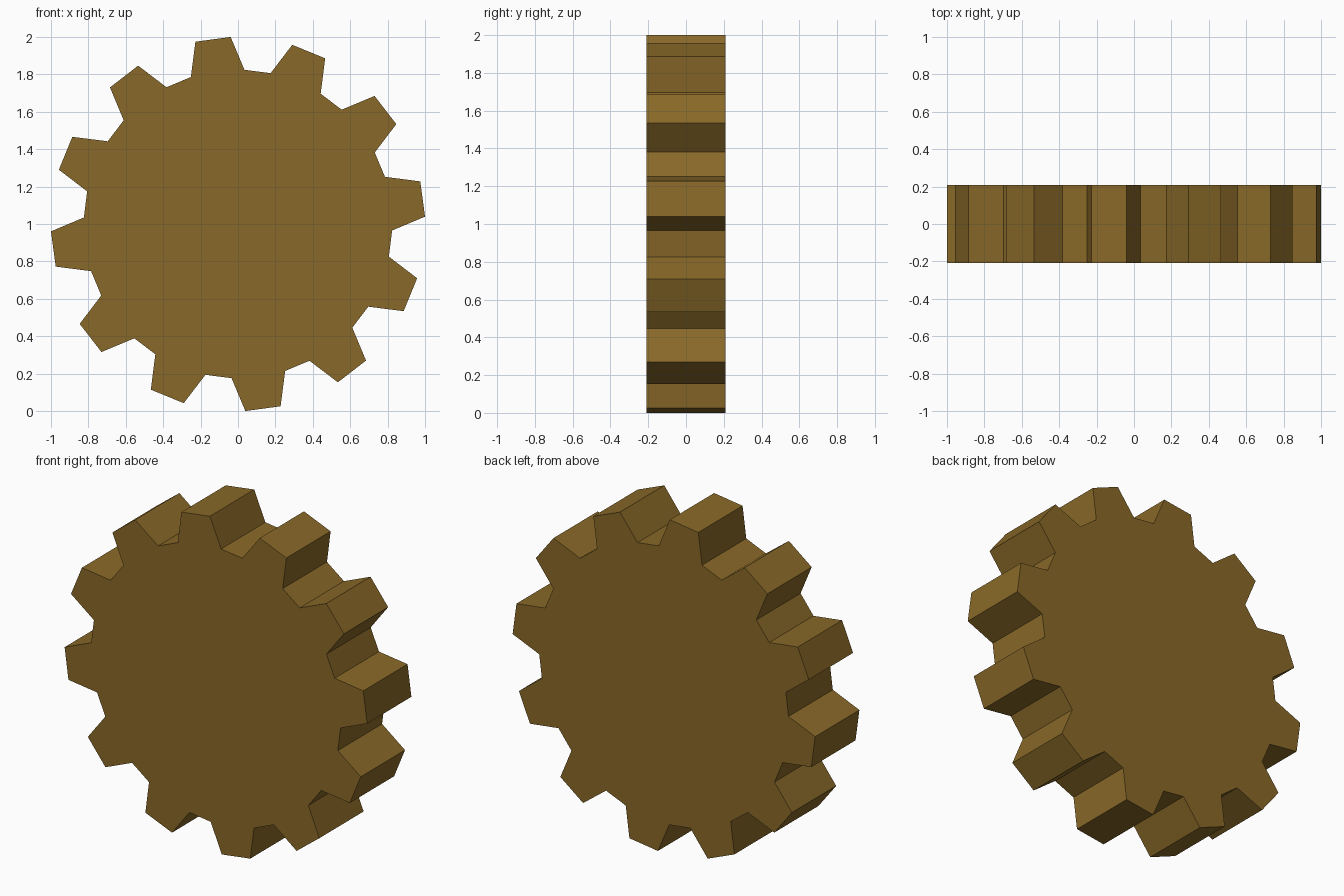
import bpy, bmesh
from math import radians, cos, sin

if "Cube" in bpy.data.objects:
    bpy.data.objects.remove(bpy.data.objects["Cube"])

TEETH = 12
TIP_R, ROOT_R = 1.0008, 0.825
HALF_THICK = 0.209
MID = 7.7                      # direction of the first tooth, degrees
TIP_HALF, ROOT_HALF = 5.45, 10.1
CENTRE_Z = TIP_R * cos(radians(MID - TIP_HALF))

mat = bpy.data.materials.new("bronze_brown")
mat.diffuse_color = (0.25, 0.14, 0.021, 1.0)
mat.use_nodes = True
mat.node_tree.nodes["Principled BSDF"].inputs["Base Color"].default_value = mat.diffuse_color

# Gear outline: root, tip, tip, root for each tooth
outline = []
for i in range(TEETH):
    a = MID + i * 360 / TEETH
    for r, d in ((ROOT_R, -ROOT_HALF), (TIP_R, -TIP_HALF),
                 (TIP_R, TIP_HALF), (ROOT_R, ROOT_HALF)):
        t = radians(a + d)
        outline.append((r * cos(t), CENTRE_Z + r * sin(t)))

# Solid gear: front face extruded to the back
bm = bmesh.new()
front = bm.faces.new([bm.verts.new((x, -HALF_THICK, z)) for x, z in outline])
ext = bmesh.ops.extrude_face_region(bm, geom=[front], use_keep_orig=True)
bmesh.ops.translate(bm, vec=(0, 2 * HALF_THICK, 0),
                    verts=[e for e in ext["geom"] if isinstance(e, bmesh.types.BMVert)])
bmesh.ops.recalc_face_normals(bm, faces=bm.faces)

mesh = bpy.data.meshes.new("gear_wheel")
bm.to_mesh(mesh)
bm.free()
mesh.materials.append(mat)
gear = bpy.data.objects.new("gear_wheel", mesh)
bpy.context.collection.objects.link(gear)
